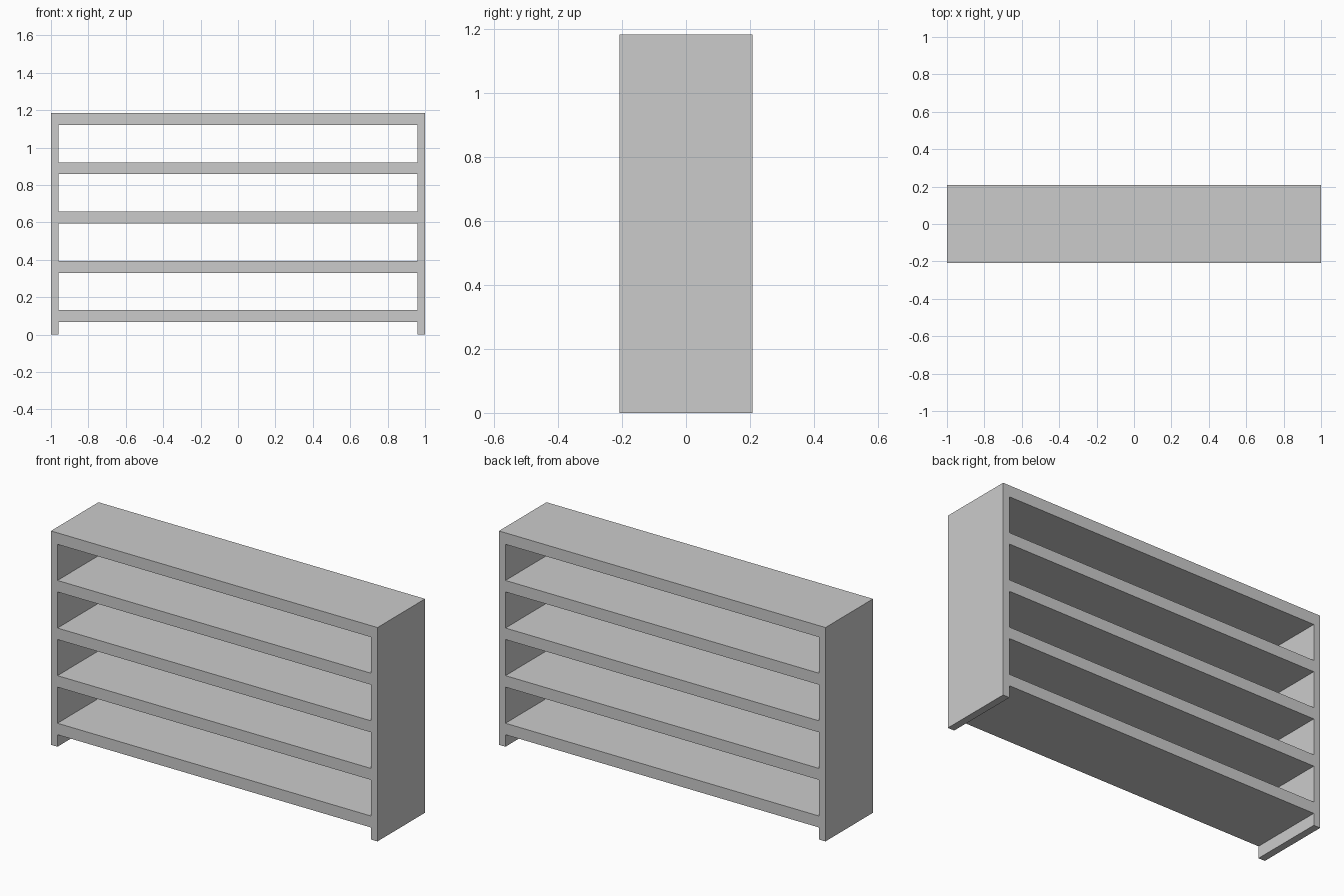
import bpy
import math

if "Cube" in bpy.data.objects:
    bpy.data.objects.remove(bpy.data.objects["Cube"])

HALF_W, DEPTH = 1.0, 0.416
SIDE = 0.04            # side panel thickness
BOARD = 0.0635         # shelf thickness
FIRST = 0.0665         # underside of the lowest shelf
PITCH = 0.2635         # shelf spacing
SHELVES = 5
inner = HALF_W - SIDE
height = FIRST + PITCH * (SHELVES - 1) + BOARD

curve = bpy.data.curves.new("shelf_unit", "CURVE")
curve.dimensions = "2D"
curve.fill_mode = "BOTH"
curve.extrude = DEPTH / 2


def add_loop(points):
    spline = curve.splines.new("POLY")
    spline.points.add(len(points) - 1)
    for p, (x, z) in zip(spline.points, points):
        p.co = (x, z, 0, 1)
    spline.use_cyclic_u = True


# Outer frame outline: side panels reach the floor, lowest shelf is raised
add_loop([(-HALF_W, 0), (-inner, 0), (-inner, FIRST), (inner, FIRST),
          (inner, 0), (HALF_W, 0), (HALF_W, height), (-HALF_W, height)])

# Open bays between neighbouring shelves
for i in range(SHELVES - 1):
    lo = FIRST + i * PITCH + BOARD
    hi = FIRST + (i + 1) * PITCH
    add_loop([(-inner, lo), (-inner, hi), (inner, hi), (inner, lo)])

# Stand the extruded profile upright and turn it into a flat-shaded mesh
unit = bpy.data.objects.new("shelf_unit", curve)
bpy.context.collection.objects.link(unit)
unit.rotation_euler.x = math.pi / 2
bpy.context.view_layer.objects.active = unit
unit.select_set(True)
bpy.ops.object.convert(target="MESH")

# Weld the caps to the walls and face everything outward
bpy.ops.object.mode_set(mode="EDIT")
bpy.ops.mesh.select_all(action="SELECT")
bpy.ops.mesh.remove_doubles(threshold=0.0001)
bpy.ops.mesh.normals_make_consistent(inside=False)
bpy.ops.object.mode_set(mode="OBJECT")
bpy.ops.object.shade_flat()
